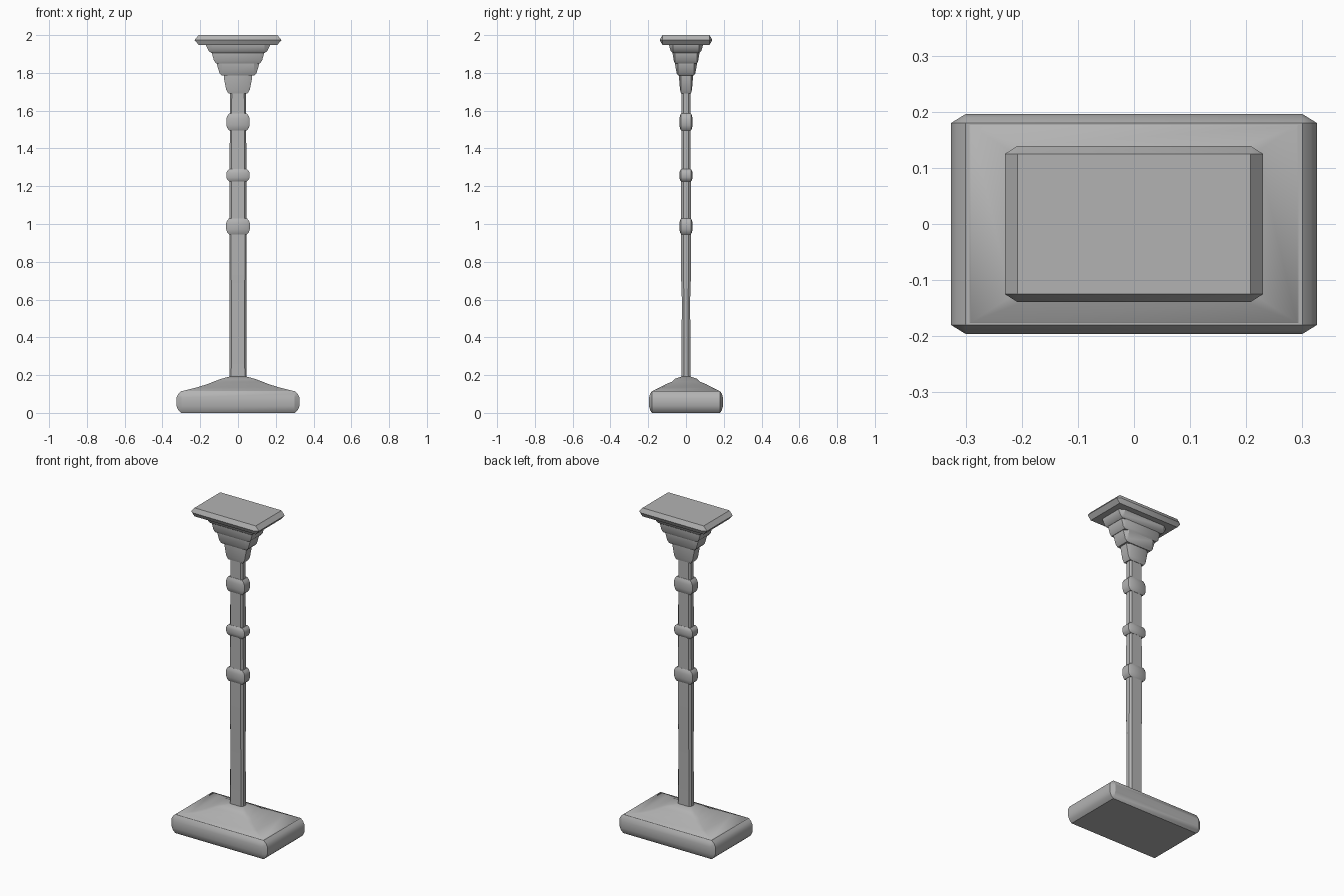
import bpy, bmesh, math

cube = bpy.data.objects.get("Cube")
if cube:
    bpy.data.objects.remove(cube, do_unlink=True)

stone = bpy.data.materials.new("grey stone")
stone.use_nodes = True
grey = (0.45, 0.45, 0.45, 1)
stone.diffuse_color = grey
stone.node_tree.nodes["Principled BSDF"].inputs["Base Color"].default_value = grey


def section(bm, z, hx, hy, cx, cy):
    """Rectangle with its corners cut by cx and cy."""
    quarter = [(hx, hy - cy), (hx - cx, hy)]
    pts = quarter + [(-x, y) for x, y in reversed(quarter)]
    pts += [(-x, -y) for x, y in pts]
    return [bm.verts.new((x, y, z)) for x, y in pts]


def loft(name, rows):
    """Skin a stack of (z, half width, half depth, corner cut x, corner cut y)."""
    bm = bmesh.new()
    rings = [section(bm, *r) for r in rows]
    for a, b in zip(rings, rings[1:]):
        for i in range(len(a)):
            j = (i + 1) % len(a)
            bm.faces.new((a[i], a[j], b[j], b[i]))
    bm.faces.new(rings[0][::-1])
    bm.faces.new(rings[-1])
    bmesh.ops.remove_doubles(bm, verts=bm.verts, dist=0.0002)
    bmesh.ops.recalc_face_normals(bm, faces=bm.faces)
    mesh = bpy.data.meshes.new(name)
    bm.to_mesh(mesh)
    bm.free()
    obj = bpy.data.objects.new(name, mesh)
    bpy.context.collection.objects.link(obj)
    mesh.materials.append(stone)
    bpy.ops.object.select_all(action="DESELECT")
    obj.select_set(True)
    bpy.context.view_layer.objects.active = obj
    bpy.ops.object.shade_smooth_by_angle(angle=math.radians(30))
    return obj


def bulge(name, z0, z1, hx, hy, out_x, out_y, profile):
    """Block whose sides swell outward; corners stay at the inner rectangle."""
    rows = []
    for t, f in profile:
        ox, oy = out_x * f, out_y * f
        rows.append((z0 + (z1 - z0) * t, hx + ox, hy + oy, ox, oy))
    return loft(name, rows)


ROUND = [(0, 0), (0.12, 0.6), (0.32, 1), (0.7, 1), (0.88, 0.6), (1, 0)]
WEDGE = [(0, 0), (0.5, 1), (1, 0)]
FLARE = [(0, 0), (0.2, 0.5), (0.8, 1), (1, 1)]

# Foot block and the stepped mound on it
bulge("base_block", 0, 0.115, 0.3, 0.18, 0.026, 0.016, ROUND)
loft("base_mound", [
    (0.11, 0.3, 0.18, 0, 0),
    (0.117, 0.29, 0.175, 0, 0),
    (0.134, 0.22, 0.14, 0.02, 0.01),
    (0.153, 0.16, 0.105, 0.02, 0.015),
    (0.165, 0.13, 0.075, 0.02, 0.015),
    (0.18, 0.09, 0.06, 0.02, 0.015),
    (0.192, 0.046, 0.024, 0.012, 0.012),
])

# Slender shaft with cut corners
loft("shaft", [(z, hx, hy, 0.01, 0.012) for z, hx, hy in [
    (0.18, 0.046, 0.024), (0.6, 0.044, 0.022), (0.72, 0.046, 0.026),
    (0.95, 0.046, 0.026), (1.3, 0.044, 0.025), (1.7, 0.043, 0.024)]])

# Three swollen collars
for label, z0, z1, hx in [("lower", 0.945, 1.03, 0.047),
                          ("middle", 1.225, 1.29, 0.046),
                          ("upper", 1.495, 1.585, 0.046)]:
    bulge(label + "_collar", z0, z1, hx, 0.026, 0.016, 0.009, ROUND)

# Capital tiers widening up to the top plate
for i, (z0, z1, hx, hy, ox, oy) in enumerate([
        (1.69, 1.795, 0.05, 0.026, 0.025, 0.011),
        (1.785, 1.86, 0.085, 0.042, 0.027, 0.016),
        (1.85, 1.915, 0.115, 0.058, 0.023, 0.013),
        (1.905, 1.955, 0.14, 0.07, 0.03, 0.02)]):
    bulge("capital_tier_%d" % (i + 1), z0, z1, hx, hy, ox, oy, FLARE)

bulge("top_plate", 1.948, 2.0, 0.208, 0.125, 0.022, 0.014, WEDGE)
